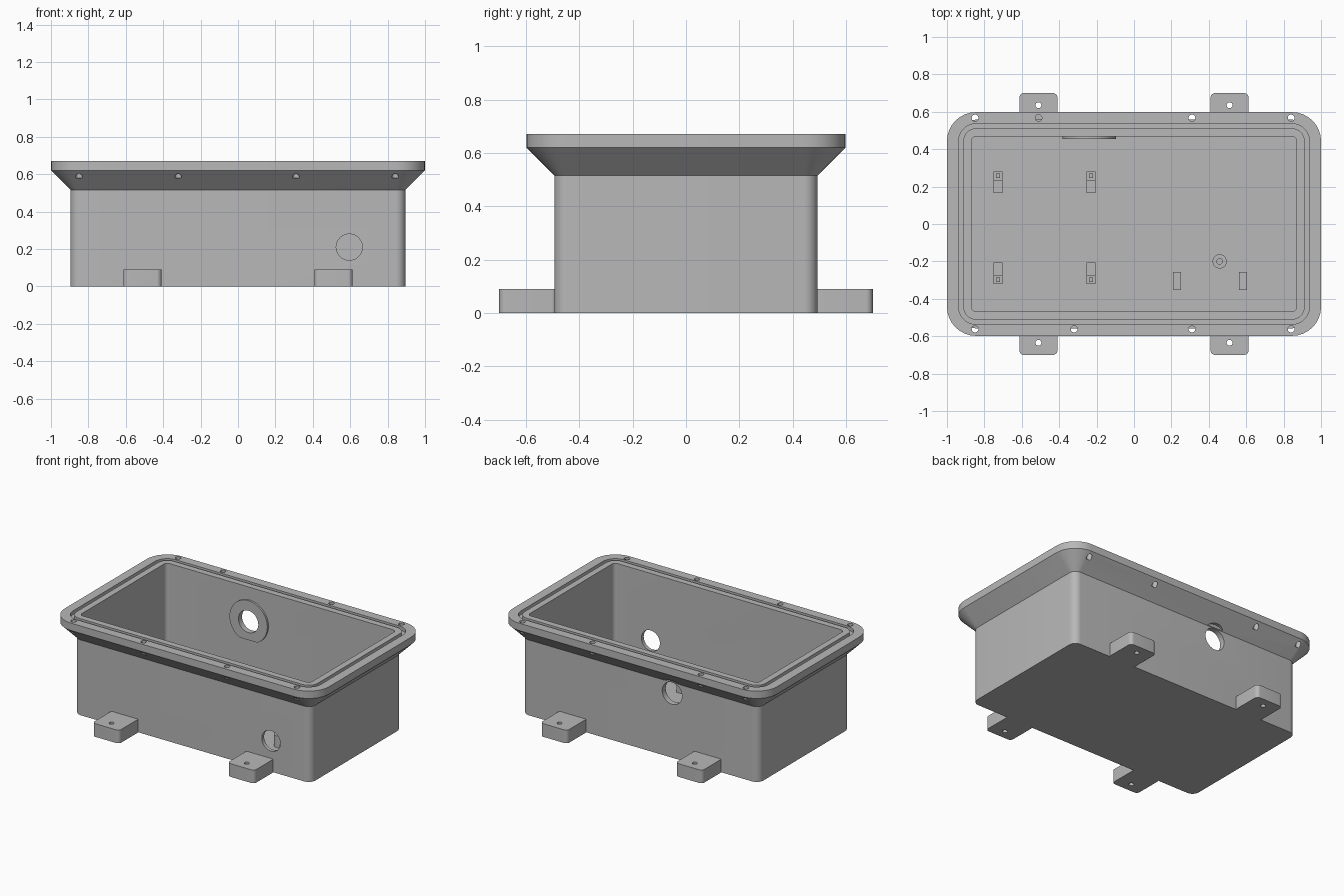
import bpy, bmesh, math

if "Cube" in bpy.data.objects:
    bpy.data.objects.remove(bpy.data.objects["Cube"], do_unlink=True)

grey = bpy.data.materials.new("plain_grey")
grey.use_nodes = True
COLOUR = (0.48, 0.48, 0.48, 1)
grey.diffuse_color = COLOUR
grey.node_tree.nodes["Principled BSDF"].inputs["Base Color"].default_value = COLOUR


def rounded_rect(hx, hy, r, steps=8):
    """Outline of a rectangle with rounded corners, centred on the origin."""
    pts = []
    for k, (sx, sy) in enumerate([(1, 1), (-1, 1), (-1, -1), (1, -1)]):
        for i in range(steps + 1):
            a = math.pi / 2 * (k + i / steps)
            pts.append((sx * (hx - r) + r * math.cos(a), sy * (hy - r) + r * math.sin(a)))
    return pts


def circle(r, n=40):
    return [(r * math.cos(math.tau * i / n), r * math.sin(math.tau * i / n)) for i in range(n)]


def loft(name, rings):
    """Skin a closed solid through rings that have equal point counts."""
    bm = bmesh.new()
    loops = [[bm.verts.new(p) for p in ring] for ring in rings]
    n = len(loops[0])
    for a, b in zip(loops, loops[1:]):
        for i in range(n):
            j = (i + 1) % n
            bm.faces.new((a[i], a[j], b[j], b[i]))
    bm.faces.new(loops[0])
    bm.faces.new(loops[-1])
    bmesh.ops.recalc_face_normals(bm, faces=bm.faces)
    mesh = bpy.data.meshes.new(name)
    bm.to_mesh(mesh)
    bm.free()
    mesh.materials.append(grey)
    obj = bpy.data.objects.new(name, mesh)
    bpy.context.collection.objects.link(obj)
    return obj


def prism(name, outline, cx, cy, z0, z1):
    return loft(name, [[(cx + x, cy + y, z) for x, y in outline] for z in (z0, z1)])


def prism_y(name, outline, cx, cz, y0, y1):
    return loft(name, [[(cx + x, y, cz + z) for x, z in outline] for y in (y0, y1)])


def activate(obj):
    bpy.ops.object.select_all(action="DESELECT")
    obj.select_set(True)
    bpy.context.view_layer.objects.active = obj


def cut(obj, cutter):
    mod = obj.modifiers.new("hole", "BOOLEAN")
    mod.operation = "DIFFERENCE"
    mod.solver = "EXACT"
    mod.object = cutter
    activate(obj)
    bpy.ops.object.modifier_apply(modifier=mod.name)
    bpy.data.objects.remove(cutter, do_unlink=True)


parts = []

# Housing: outer wall, flared rim, seal groove, cavity; given as (inset, z)
TOP, FLOOR = 0.67, 0.03
profile = [(0.105, 0), (0.105, 0.515), (0, 0.62), (0, TOP),
           (0.062, TOP), (0.062, 0.645), (0.087, 0.645), (0.087, TOP),
           (0.13, TOP), (0.13, FLOOR)]
rings = [[(x, y, z) for x, y in rounded_rect(1 - d, 0.598 - d, 0.155 - d)] for d, z in profile]
housing = loft("housing", rings)
parts.append(housing)

# Screw holes along the rim
for y, xs in ((0.567, (-0.85, -0.51, 0.31, 0.84)), (-0.562, (-0.85, -0.32, 0.31, 0.84))):
    for x in xs:
        cut(housing, prism("screw_cutter", circle(0.018, 20), x, y, 0.58, 0.75))

# Cable hole in the front; hole with clearance through the flare in the back
HOLE_X, HOLE_Z = -0.24, 0.44
cut(housing, prism_y("front_cutter", circle(0.07), 0.595, 0.21, -0.7, -0.4))
cut(housing, prism_y("clearance_cutter", circle(0.1), HOLE_X, HOLE_Z, 0.496, 0.75))
cut(housing, prism_y("back_cutter", circle(0.075), HOLE_X, HOLE_Z, 0.4, 0.7))

# Collar inside the back wall, flat along its lower edge
outline = [(x, z) for x, z in circle(0.143, 64) if z > -0.13]
collar = prism_y("back_collar", outline, HOLE_X, HOLE_Z, 0.455, 0.472)
cut(collar, prism_y("collar_cutter", circle(0.075), HOLE_X, HOLE_Z, 0.4, 0.7))
parts.append(collar)

# Mounting tabs with bolt holes
for side, sx in (("left", 1), ("right", -1)):
    for end, sy in (("back", 1), ("front", -1)):
        tab = prism(f"{end}_{side}_tab", rounded_rect(0.102, 0.11, 0.025),
                    sx * 0.511, sy * 0.59, 0, 0.09)
        # trim the part that would reach into the cavity
        cut(tab, prism("trim_cutter", rounded_rect(0.2, 0.1, 0.01), sx * 0.511, sy * 0.385, -0.1, 0.2))
        cut(tab, prism("bolt_cutter", circle(0.016, 20), sx * 0.511, sy * 0.635, -0.1, 0.2))
        parts.append(tab)


def box(name, cx, cy, hx, hy, z0, z1):
    parts.append(prism(name, [(hx, hy), (-hx, hy), (-hx, -hy), (hx, -hy)], cx, cy, z0, z1))


# Stepped board supports with locating pegs
for col, x in (("outer", -0.727), ("inner", -0.23)):
    for end, y, s in (("back", 0.258, 1), ("front", -0.298, -1)):
        box(f"{end}_{col}_support", x, y, 0.024, 0.023, FLOOR - 0.01, 0.09)
        box(f"{end}_{col}_peg", x, y, 0.011, 0.011, 0.08, 0.115)
        box(f"{end}_{col}_stop", x, y - s * 0.058, 0.024, 0.035, FLOOR - 0.01, 0.11)

# Pair of plain ribs
for side, x in (("left", 0.582), ("right", 0.23)):
    box(f"{side}_rib", x, -0.305, 0.021, 0.049, FLOOR - 0.01, 0.12)

# Round screw boss
boss = prism("screw_boss", circle(0.038), 0.458, -0.2, FLOOR - 0.01, 0.11)
cut(boss, prism("boss_cutter", circle(0.015, 20), 0.458, -0.2, 0.05, 0.2))
parts.append(boss)

for obj in parts:
    activate(obj)
    bpy.ops.object.shade_smooth_by_angle(angle=math.radians(30))
